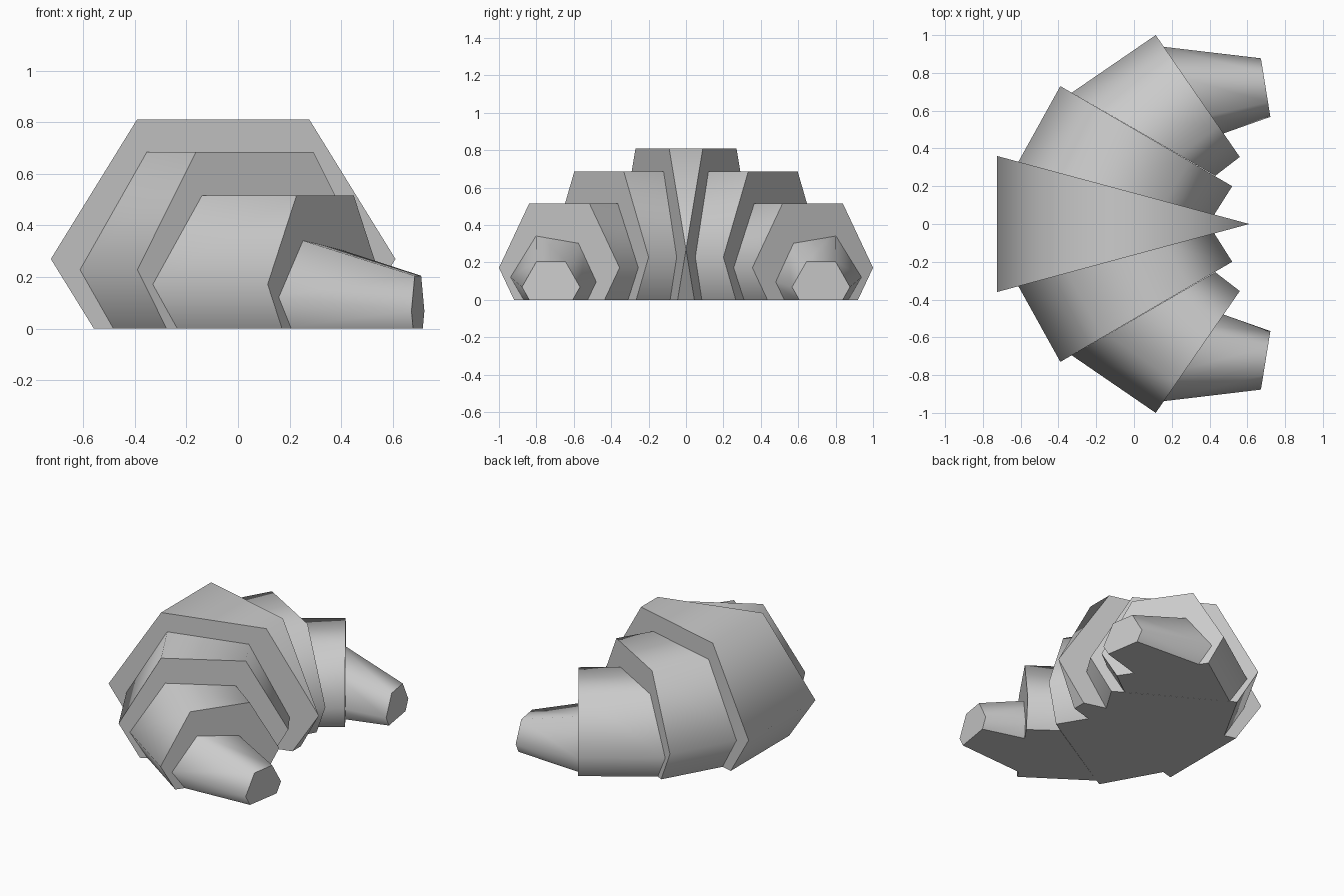
import bpy
import bmesh

if "Cube" in bpy.data.objects:
    bpy.data.objects.remove(bpy.data.objects["Cube"])

# Hexagonal section cut flat at the ground: (fraction across, fraction of height)
SECTION = [(1/8, 0), (0, 1/3), (1/4, 1), (3/4, 1), (1, 1/3), (7/8, 0)]


def ring(bm, outer, inner, top, side):
    return [bm.verts.new((outer[0] + (inner[0] - outer[0]) * f,
                          side * (outer[1] + (inner[1] - outer[1]) * f),
                          top * h)) for f, h in SECTION]


def segment(name, back, front, side=1):
    """Loft between two sections, each given as (outer xy, inner xy, top)."""
    bm = bmesh.new()
    a = ring(bm, *back, side)
    b = ring(bm, *front, side)
    caps = [bm.faces.new(a), bm.faces.new(b)]
    n = len(a)
    for i in range(n):
        j = (i + 1) % n
        f = bm.faces.new((a[i], a[j], b[j], b[i]))
        f.smooth = True
        if i == n - 1:
            caps.append(f)
    # Crisp rims around the caps and the flat base
    for f in caps:
        f.smooth = False
        for e in f.edges:
            e.smooth = False
    bmesh.ops.remove_doubles(bm, verts=bm.verts[:], dist=0.0005)
    bmesh.ops.recalc_face_normals(bm, faces=bm.faces[:])
    me = bpy.data.meshes.new(name)
    bm.to_mesh(me)
    bm.free()
    ob = bpy.data.objects.new(name, me)
    bpy.context.collection.objects.link(ob)
    return ob


# Central wedge of the pastry
segment("middle_roll",
        ((-0.725, -0.36), (0.61, 0), 0.81),
        ((-0.725, 0.36), (0.61, 0), 0.81))

# Paired segments curling forward on both sides
PARTS = {
    "inner_roll": (((-0.62, 0.315), (0.425, 0.05), 0.685),
                   ((-0.39, 0.73), (0.52, 0.20), 0.685)),
    "outer_roll": (((-0.33, 0.695), (0.43, 0.255), 0.515),
                   ((0.115, 1.0), (0.56, 0.355), 0.515)),
    "tip": (((0.14, 0.94), (0.22, 0.39), 0.37),
            ((0.672, 0.877), (0.722, 0.567), 0.205)),
}
for name, (back, front) in PARTS.items():
    for label, side in (("back", 1), ("front", -1)):
        segment(f"{name}_{label}", back, front, side)
